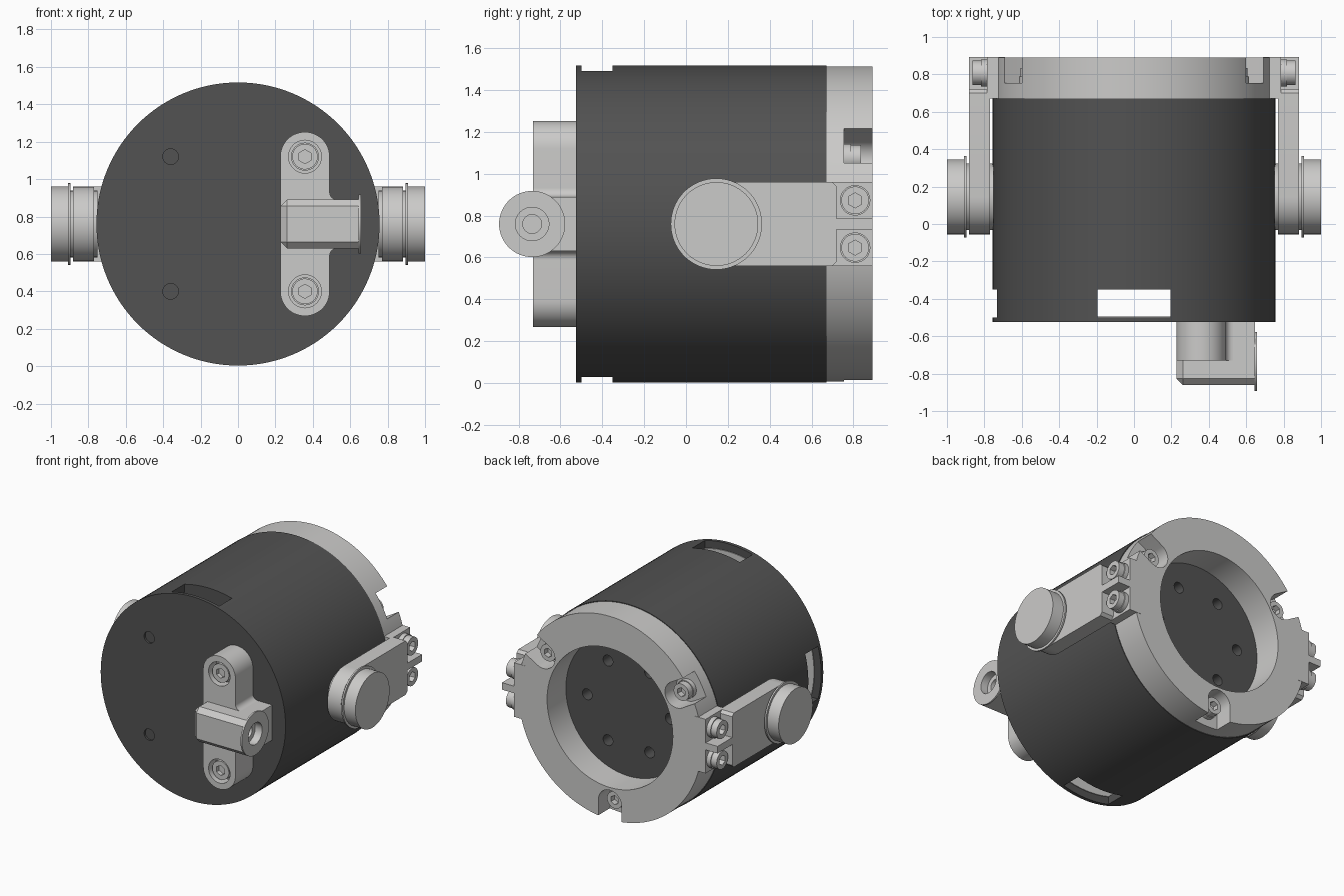
import bpy, bmesh, math
from mathutils import Vector

old = bpy.data.objects.get("Cube")
if old:
    bpy.data.objects.remove(old, do_unlink=True)

ZC = 0.76   # height of the main axis
R = 0.757   # housing radius
made = []


def material(name, rgb):
    m = bpy.data.materials.new(name)
    m.use_nodes = True
    m.diffuse_color = (*rgb, 1)
    m.node_tree.nodes["Principled BSDF"].inputs["Base Color"].default_value = (*rgb, 1)
    return m


DARK = material("dark grey", (0.085, 0.085, 0.085))
LIGHT = material("light grey", (0.6, 0.595, 0.585))


def finish(name, bm, mat):
    bmesh.ops.recalc_face_normals(bm, faces=bm.faces)
    me = bpy.data.meshes.new(name)
    bm.to_mesh(me)
    bm.free()
    me.materials.append(mat)
    ob = bpy.data.objects.new(name, me)
    bpy.context.collection.objects.link(ob)
    made.append(ob)
    return ob


def rod(name, start, end, r, mat=LIGHT, seg=64):
    """Cylinder between two points."""
    a, b = Vector(start), Vector(end)
    bm = bmesh.new()
    bmesh.ops.create_cone(bm, cap_ends=True, segments=seg, radius1=r, radius2=r, depth=(b - a).length)
    ob = finish(name, bm, mat)
    rot = (b - a).to_track_quat('Z', 'Y').to_matrix().to_4x4()
    rot.translation = (a + b) / 2
    ob.data.transform(rot)
    return ob


def box(name, lo, hi, mat=LIGHT):
    bm = bmesh.new()
    bmesh.ops.create_cube(bm, size=1)
    for v in bm.verts:
        v.co = [(l + h) / 2 + c * (h - l) for l, h, c in zip(lo, hi, v.co)]
    return finish(name, bm, mat)


def prism(name, pts, axis, lo, hi, mat=LIGHT):
    """Outline in xz extruded along y, or outline in yz extruded along x."""
    place = (lambda a, b, h: (a, h, b)) if axis == 'y' else (lambda a, b, h: (h, a, b))
    bm = bmesh.new()
    face = bm.faces.new([bm.verts.new(place(a, b, lo)) for a, b in pts])
    ext = bmesh.ops.extrude_face_region(bm, geom=[face])
    shift = Vector(place(0, 0, hi - lo))
    bmesh.ops.translate(bm, vec=shift, verts=[g for g in ext["geom"] if isinstance(g, bmesh.types.BMVert)])
    return finish(name, bm, mat)


def arc(c, r, a0, a1, n=24):
    angles = [math.radians(a0 + (a1 - a0) * i / n) for i in range(n + 1)]
    return [(c[0] + r * math.cos(t), c[1] + r * math.sin(t)) for t in angles]


def stadium(p, q, r):
    d = math.degrees(math.atan2(q[1] - p[1], q[0] - p[0]))
    return arc(q, r, d - 90, d + 90) + arc(p, r, d + 90, d + 270)


def cut(ob, cutters):
    """Subtract the cutters, keep the result and drop the cutters."""
    for c in cutters:
        mod = ob.modifiers.new("cut", 'BOOLEAN')
        mod.operation = 'DIFFERENCE'
        mod.solver = 'EXACT'
        mod.object = c
    bpy.context.view_layer.update()
    deps = bpy.context.evaluated_depsgraph_get()
    me = bpy.data.meshes.new_from_object(ob.evaluated_get(deps))
    ob.modifiers.clear()
    ob.data = me
    for c in cutters:
        made.remove(c)
        bpy.data.objects.remove(c, do_unlink=True)


def screw(name, base, direction, r, length):
    """Cap screw with a hexagonal socket."""
    a, d = Vector(base), Vector(direction)
    head = rod(name, a, a + d * length, r, seg=40)
    rim = rod(name + "_collar", a, a + d * length * 0.45, r * 1.1, seg=40)
    top = a + d * length
    socket = [rod("socket", top - d * length * 0.5, top + d * 0.02, r * 0.55, seg=6)]
    cut(head, socket)
    cut(rim, [rod("bore", a - d * 0.1, top + d * 0.1, r * 0.9, seg=40)])


# Housing with an inner chamber, three windows and blind screw holes
housing = rod("housing", (0, -0.525, ZC), (0, 0.67, ZC), R, DARK, 128)
cuts = [
    rod("chamber", (0, -0.5, ZC), (0, -0.35, ZC), 0.7, DARK, 96),
    box("window_vertical", (-0.195, -0.5, -0.5), (0.195, -0.35, 2), DARK),
    box("window_right", (-1, -0.5, ZC - 0.195), (-0.5, -0.35, ZC + 0.195), DARK),
]
for z in (-0.36, 0.36):
    cuts.append(rod("front_hole", (-0.36, -0.6, ZC + z), (-0.36, -0.51, ZC + z), 0.042, DARK, 32))
for x, z in arc((0, ZC), 0.34, 0, 300, 5):
    cuts.append(rod("rear_hole", (x, 0.55, z), (x, 0.8, z), 0.04, DARK, 32))
cut(housing, cuts)
rod("chamber_lining", (0, -0.502, ZC), (0, -0.494, ZC), 0.702, LIGHT, 96)

# Rear ring with three open screw slots
ring = rod("rear_ring", (0, 0.668, ZC), (0, 0.89, ZC), 0.752, LIGHT, 128)
cuts = [rod("ring_bore", (0, 0.5, ZC), (0, 1, ZC), 0.515, LIGHT, 96)]
spots = list(zip(arc((0, ZC), 0.63, 30, 270, 2), arc((0, ZC), 1, 30, 270, 2)))
for p, q in spots:
    cuts.append(prism("slot", stadium(p, q, 0.095), 'y', 0.755, 1))
cut(ring, cuts)
for (x, z), _ in spots:
    screw("ring_screw", (x, 0.75, z), (0, 1, 0), 0.062, 0.085)

# Side arms with pivot knobs
for s, side in ((1, "left"), (-1, "right")):
    outline = arc((0.145, ZC), 0.2, 90, 270) + [(0.7, ZC - 0.2), (0.72, ZC - 0.18),
                                                (0.72, ZC + 0.18), (0.7, ZC + 0.2)]
    prism(side + "_arm", outline, 'x', s * 0.77, s * 0.883)

    def span(a, b):
        return min(s * a, s * b), max(s * a, s * b)

    x0, x1 = span(0.69, 0.785)
    box(side + "_arm_foot", (x0, 0.672, ZC - 0.2), (x1, 0.892, ZC + 0.2))
    x0, x1 = span(0.78, 0.883)
    box(side + "_arm_rib", (x0, 0.7, ZC - 0.026), (x1, 0.892, ZC + 0.026))
    for z in (-0.113, 0.113):
        screw(side + "_arm_screw", (s * 0.78, 0.808, ZC + z), (s, 0, 0), 0.066, 0.083)
    for part, a, b, r in (("neck", 0.75, 0.92, 0.178), ("flange", 0.896, 0.908, 0.218),
                          ("knob", 0.908, 1.0, 0.2)):
        rod(f"{side}_pivot_{part}", (s * a, 0.145, ZC), (s * b, 0.145, ZC), r, seg=80)

# Front bracket: upright plate with counterbored screws
BX = 0.358
plate = prism("bracket_plate", stadium((BX, ZC - 0.36), (BX, ZC + 0.36), 0.132), 'y', -0.73, -0.52)
cut(plate, [rod("counterbore", (BX, -0.8, ZC + z), (BX, -0.65, ZC + z), 0.088, seg=40)
            for z in (-0.36, 0.36)])
for z in (-0.36, 0.36):
    screw("bracket_screw", (BX, -0.655, ZC + z), (0, -1, 0), 0.068, 0.06)

# Small fillets between plate and cross block
for k in (1, -1):
    c = (0.53, 0.17)
    pts = [(0.48, 0.12), (0.53, 0.12)] + arc(c, 0.04, 270, 180, 8) + [(0.48, 0.17)]
    prism("bracket_fillet", [(x, ZC + k * z) for x, z in pts], 'y', -0.73, -0.52)

# Chamfered cross block with a bored end flange
block = box("bracket_block", (0.226, -0.86, ZC - 0.13), (0.648, -0.52, ZC + 0.13))
bm = bmesh.new()
bm.from_mesh(block.data)
edges = []
for e in bm.edges:
    m = (e.verts[0].co + e.verts[1].co) / 2
    on_front, on_end = m.y < -0.85, m.x < 0.23
    if (on_front and m.x < 0.64) or (on_end and abs(m.z - ZC) > 0.12):
        edges.append(e)
bmesh.ops.bevel(bm, geom=edges, offset=0.035, segments=1, affect='EDGES')
bmesh.ops.recalc_face_normals(bm, faces=bm.faces)
bm.to_mesh(block.data)
bm.free()
flange = rod("bracket_flange", (0.645, -0.735, ZC), (0.657, -0.735, ZC), 0.158)


def end_bore():
    return [rod("bore", (0.6, -0.735, ZC), (0.8, -0.735, ZC), 0.08, seg=40),
            rod("deep_bore", (0.5, -0.735, ZC), (0.7, -0.735, ZC), 0.045, seg=40)]


cut(block, end_bore())
cut(flange, end_bore())

# Smooth curved walls, keep edges crisp
bpy.ops.object.select_all(action='DESELECT')
for ob in made:
    ob.select_set(True)
bpy.context.view_layer.objects.active = made[0]
bpy.ops.object.shade_smooth_by_angle(angle=math.radians(30))
